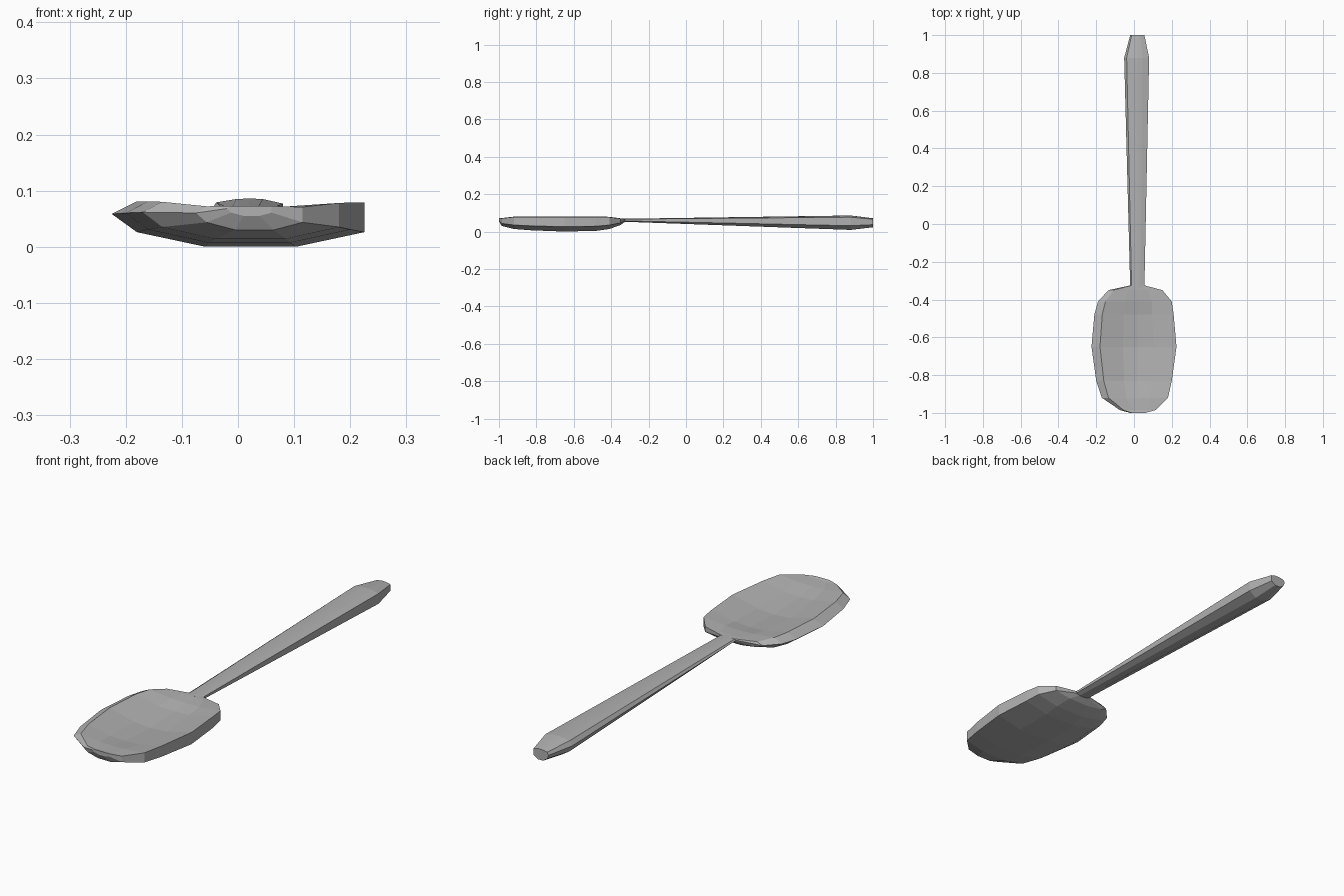
import bpy
import bmesh

default = bpy.data.objects.get("Cube")
if default:
    bpy.data.objects.remove(default, do_unlink=True)

GREY = (0.44, 0.44, 0.44, 1)
metal = bpy.data.materials.new("dull grey metal")
metal.use_nodes = True
metal.diffuse_color = GREY
metal.node_tree.nodes["Principled BSDF"].inputs["Base Color"].default_value = GREY


def section(left, right, low, high, dip):
    """Lopsided ring: sharp left edge, upright right wall, dished top."""
    shape = [(0, .72), (.1, 1), (.37, 1 - .85 * dip), (.55, 1 - dip),
             (.73, 1 - .85 * dip), (1, .97), (1, .32), (.73, 0), (.37, 0), (.1, .32)]
    return [(left + (right - left) * u, low + (high - low) * v) for u, v in shape]


def loft(name, stations):
    """Skin the rings along y and close both ends."""
    bm = bmesh.new()
    rings = [[bm.verts.new((x, y, z)) for x, z in section(*size)]
             for y, *size in stations]
    for a, b in zip(rings, rings[1:]):
        for i in range(len(a)):
            j = (i + 1) % len(a)
            bm.faces.new((a[i], a[j], b[j], b[i]))
    bm.faces.new(rings[0])
    bm.faces.new(rings[-1])
    bmesh.ops.recalc_face_normals(bm, faces=bm.faces)
    mesh = bpy.data.meshes.new(name)
    bm.to_mesh(mesh)
    bm.free()
    mesh.materials.append(metal)
    obj = bpy.data.objects.new(name, mesh)
    bpy.context.collection.objects.link(obj)
    return obj


# Shallow bowl, from the tip to the neck: y, left, right, low, high, dip
loft("bowl", [
    (-1, -.02, .06, .055, .073, 0),
    (-.985, -.075, .115, .03, .072, .05),
    (-.92, -.17, .18, .014, .08, .2),
    (-.83, -.2, .2, .007, .081, .36),
    (-.65, -.225, .225, 0, .081, .46),
    (-.48, -.21, .21, .004, .081, .36),
    (-.41, -.19, .2, .014, .079, .22),
    (-.35, -.135, .15, .035, .071, .08),
    (-.325, -.02, .055, .053, .068, 0),
])

# Tapered handle, widest near its blunt end
loft("handle", [
    (-.34, -.02, .055, .053, .067, -.1),
    (.88, -.052, .08, .009, .079, -.1),
    (1, -.02, .055, .023, .067, -.1),
])
